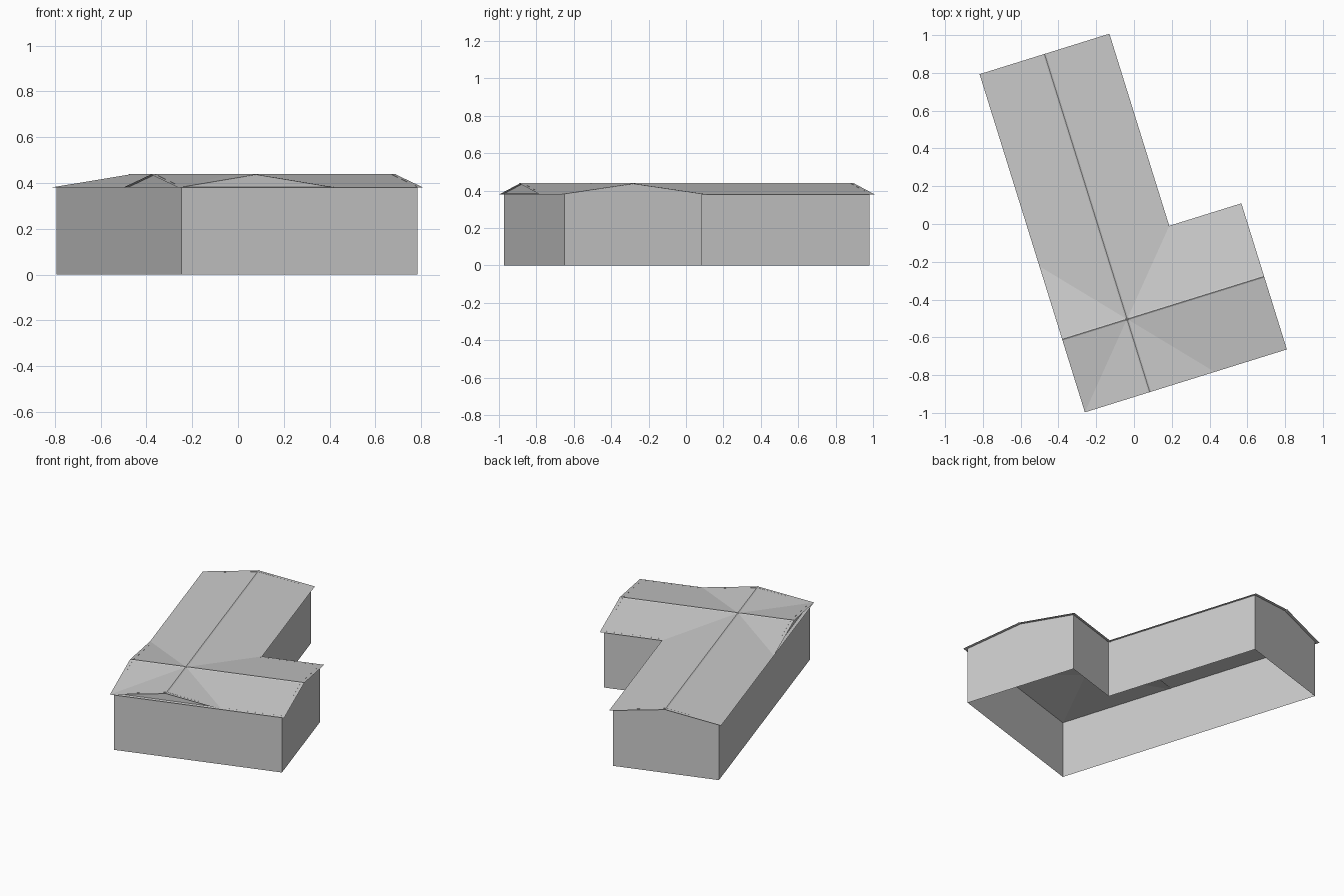
import bpy
from math import radians
from mathutils import Matrix, Vector

old = bpy.data.objects.get("Cube")
if old:
    bpy.data.objects.remove(old, do_unlink=True)

# One plain grey for the whole building
grey = bpy.data.materials.new("plain grey")
grey.use_nodes = True
colour = (0.6, 0.6, 0.6, 1)
grey.diffuse_color = colour
grey.node_tree.nodes["Principled BSDF"].inputs["Base Color"].default_value = colour

# Plan sizes: a runs along the short wing, b along the long wing
LONG, SHORT = 1.875, 1.12
WIDE_A, WIDE_B = 0.72, 0.81
EAVE, RIDGE, OVERHANG = 0.38, 0.44, 0.02
PLACE = Matrix.Translation((-0.26, -0.997, 0)) @ Matrix.Rotation(radians(17.3), 4, "Z")


def add_part(name, points, faces):
    mesh = bpy.data.meshes.new(name)
    mesh.from_pydata([PLACE @ Vector(p) for p in points], [], faces)
    mesh.materials.append(grey)
    obj = bpy.data.objects.new(name, mesh)
    bpy.context.collection.objects.link(obj)


def gable_roof(name, width, length, swap):
    """Sheet roof with a small raised ridge, swept along its wing."""
    half = width / 2
    profile = [(0, EAVE), (half - 0.007, RIDGE - 0.004), (half, RIDGE),
               (half + 0.007, RIDGE - 0.004), (width, EAVE)]
    points = [(t, s, z) if swap else (s, t, z) for t in (0, length) for s, z in profile]
    n = len(profile)
    faces = [(i, i + 1, n + i + 1, n + i) for i in range(n - 1)]
    add_part(name, points, [f if swap else f[::-1] for f in faces])
    return faces


gable_roof("long_wing_roof", WIDE_A, LONG, False)
gable_roof("short_wing_roof", WIDE_B, SHORT, True)

# Outer walls follow the L-shaped plan, set in under the eaves
d = OVERHANG
top = EAVE + 0.003
plan = [(d, d), (SHORT - d, d), (SHORT - d, WIDE_B - d), (WIDE_A - d, WIDE_B - d),
        (WIDE_A - d, LONG - d), (d, LONG - d)]
n = len(plan)
points = [(a, b, z) for z in (0, top) for a, b in plan]
add_part("outer_walls", points,
         [(i, (i + 1) % n, n + (i + 1) % n, n + i) for i in range(n)])

# Gable triangles closing both ends of each roof
peak = RIDGE - 0.002
for name, b, order in (("front_gable", d, 1), ("back_gable", LONG - d, -1)):
    add_part(name, [(d, b, top), (WIDE_A - d, b, top), (WIDE_A / 2, b, peak)],
             [(0, 1, 2)[::order]])
for name, a, order in (("right_gable", d, -1), ("left_gable", SHORT - d, 1)):
    add_part(name, [(a, d, top), (a, WIDE_B - d, top), (a, WIDE_B / 2, peak)],
             [(0, 1, 2)[::order]])
